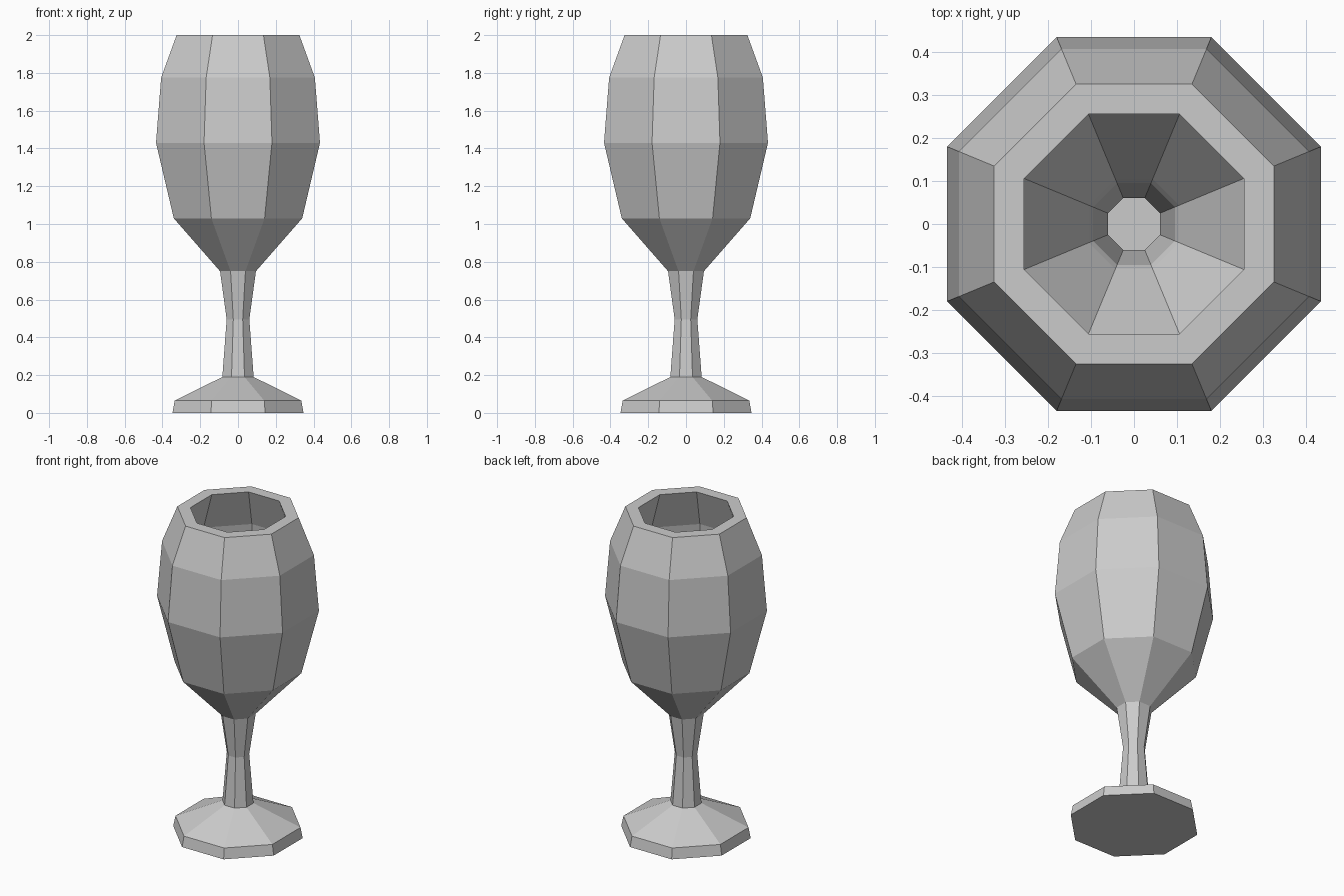
import bpy
import bmesh
import math

SIDES = 8
old = bpy.data.objects.get("Cube")
if old:
    bpy.data.objects.remove(old, do_unlink=True)

grey = bpy.data.materials.new("plain grey")
grey.use_nodes = True
colour = (0.6, 0.6, 0.6, 1)
grey.diffuse_color = colour
grey.node_tree.nodes["Principled BSDF"].inputs["Base Color"].default_value = colour


def lathe(name, profile, cap_start=False):
    """Turn (flat radius, height) points into an eight-sided shell."""
    bm = bmesh.new()
    rings = []
    for flat, z in profile:
        r = flat / math.cos(math.pi / SIDES)
        angles = [(i + 0.5) * math.tau / SIDES for i in range(SIDES)]
        rings.append([bm.verts.new((r * math.cos(a), r * math.sin(a), z)) for a in angles])
    for low, high in zip(rings, rings[1:]):
        for i in range(SIDES):
            j = (i + 1) % SIDES
            bm.faces.new((low[i], low[j], high[j], high[i]))
    if cap_start:
        bm.faces.new(rings[0][::-1])
    mesh = bpy.data.meshes.new(name)
    bm.to_mesh(mesh)
    bm.free()
    mesh.materials.append(grey)
    obj = bpy.data.objects.new(name, mesh)
    bpy.context.collection.objects.link(obj)
    return obj


# Foot with a flat underside
lathe("foot", [(0.347, 0), (0.335, 0.065), (0.083, 0.19)], cap_start=True)

# Hollow waisted stem
lathe("stem", [(0.083, 0.19), (0.06, 0.495), (0.095, 0.75)])

# Bowl: outer wall up to the rim, then the inner wall back down to the stem
outer = [(0.095, 0.75), (0.34, 1.03), (0.434, 1.43), (0.407, 1.775), (0.325, 2)]
inner = [(0.255, 2), (0.335, 1.76), (0.364, 1.43), (0.272, 1.05), (0.105, 0.77), (0.095, 0.75)]
lathe("bowl", outer + inner)
